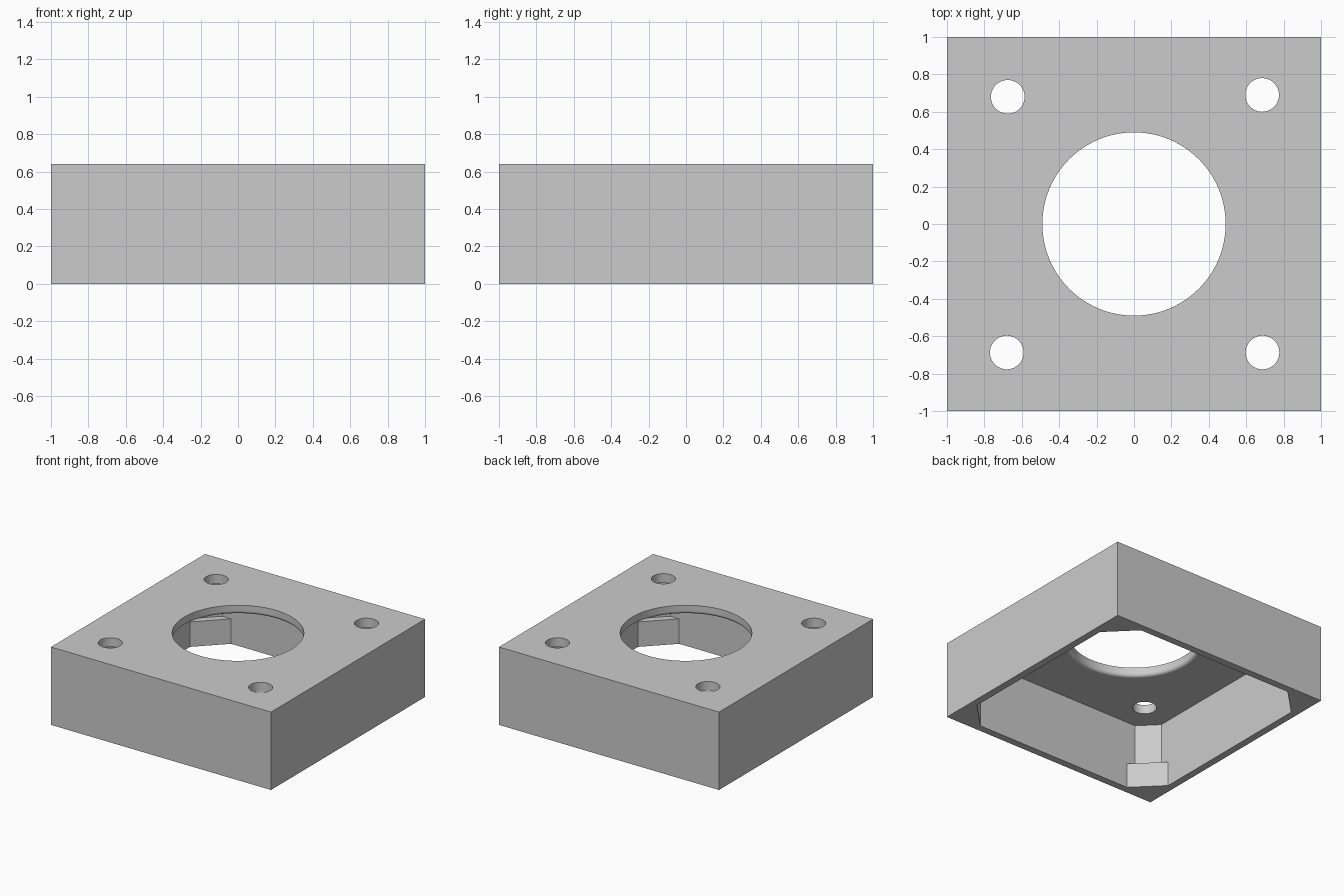
import bpy, bmesh, math

# Remove only the default cube
default = bpy.data.objects.get("Cube")
if default:
    bpy.data.objects.remove(default, do_unlink=True)

HEIGHT = 0.64
CEILING = 0.565      # underside of the top plate
LEDGE = 0.205        # top of the corner ledges
INNER = 0.94         # half width of the pocket
BORE = 0.49
FILLET = 0.028

grey = bpy.data.materials.new("plain grey")
grey.use_nodes = True
colour = (0.6, 0.6, 0.6, 1)
grey.diffuse_color = colour
grey.node_tree.nodes["Principled BSDF"].inputs["Base Color"].default_value = colour


def prism(name, outline, z0, z1):
    """Extrude a flat outline from z0 to z1."""
    return loft(name, [[(x, y, z) for x, y in outline] for z in (z0, z1)])


def loft(name, loops):
    """Join equal loops, bottom to top, and cap both ends."""
    bm = bmesh.new()
    rings = [[bm.verts.new(p) for p in loop] for loop in loops]
    n = len(rings[0])
    for low, high in zip(rings, rings[1:]):
        for i in range(n):
            j = (i + 1) % n
            bm.faces.new((low[i], low[j], high[j], high[i]))
    bm.faces.new(rings[0][::-1])
    bm.faces.new(rings[-1])
    bmesh.ops.recalc_face_normals(bm, faces=bm.faces)
    mesh = bpy.data.meshes.new(name)
    bm.to_mesh(mesh)
    bm.free()
    mesh.materials.append(grey)
    obj = bpy.data.objects.new(name, mesh)
    bpy.context.collection.objects.link(obj)
    return obj


def circle(radius, sides, cx=0, cy=0):
    steps = [2 * math.pi * i / sides for i in range(sides)]
    return [(cx + radius * math.cos(a), cy + radius * math.sin(a)) for a in steps]


def clipped_square(half, cut):
    """Square outline with its four corners cut off."""
    points = []
    for k in range(4):
        c, s = round(math.cos(k * math.pi / 2)), round(math.sin(k * math.pi / 2))
        for x, y in ((half, half - cut), (half - cut, half)):
            points.append((c * x - s * y, s * x + c * y))
    return points


# Outer block
housing = prism("housing", [(-1, -1), (1, -1), (1, 1), (-1, 1)], 0, HEIGHT)

# Stepped pocket: wide corner ledges below, narrower corner walls above
pocket_low = clipped_square(INNER, 0.22)
pocket_high = clipped_square(INNER, 0.14)
levels = [(pocket_low, -0.1), (pocket_low, LEDGE), (pocket_high, LEDGE), (pocket_high, CEILING)]
cutters = [loft("pocket_cutter", [[(x, y, z) for x, y in loop] for loop, z in levels])]

# Central bore with a small rounded lower rim
profile = [(BORE + FILLET, 0.45)]
for i in range(7):
    a = math.pi / 2 * (1 - i / 6)
    profile.append((BORE + FILLET * (1 - math.cos(a)), CEILING + FILLET * (1 - math.sin(a))))
profile.append((BORE, 0.8))
cutters.append(loft("bore_cutter", [[(x, y, z) for x, y in circle(r, 96)] for r, z in profile]))

# Corner screw holes
for x, y in ((-0.675, 0.68), (0.685, 0.69), (-0.68, -0.687), (0.687, -0.687)):
    cutters.append(prism("screw_hole_cutter", circle(0.09, 48, x, y), 0.45, 0.8))

# Cut the housing and discard the helpers
bpy.context.view_layer.objects.active = housing
housing.select_set(True)
for cutter in cutters:
    cutter.hide_render = True
    cut = housing.modifiers.new("cut", 'BOOLEAN')
    cut.operation = 'DIFFERENCE'
    cut.solver = 'EXACT'
    cut.object = cutter
    bpy.ops.object.modifier_apply(modifier=cut.name)
    bpy.data.objects.remove(cutter, do_unlink=True)

# Smooth round walls, crisp edges elsewhere
bpy.ops.object.shade_smooth_by_angle(angle=math.radians(30))
weighted = housing.modifiers.new("even_shading", 'WEIGHTED_NORMAL')
weighted.keep_sharp = True
